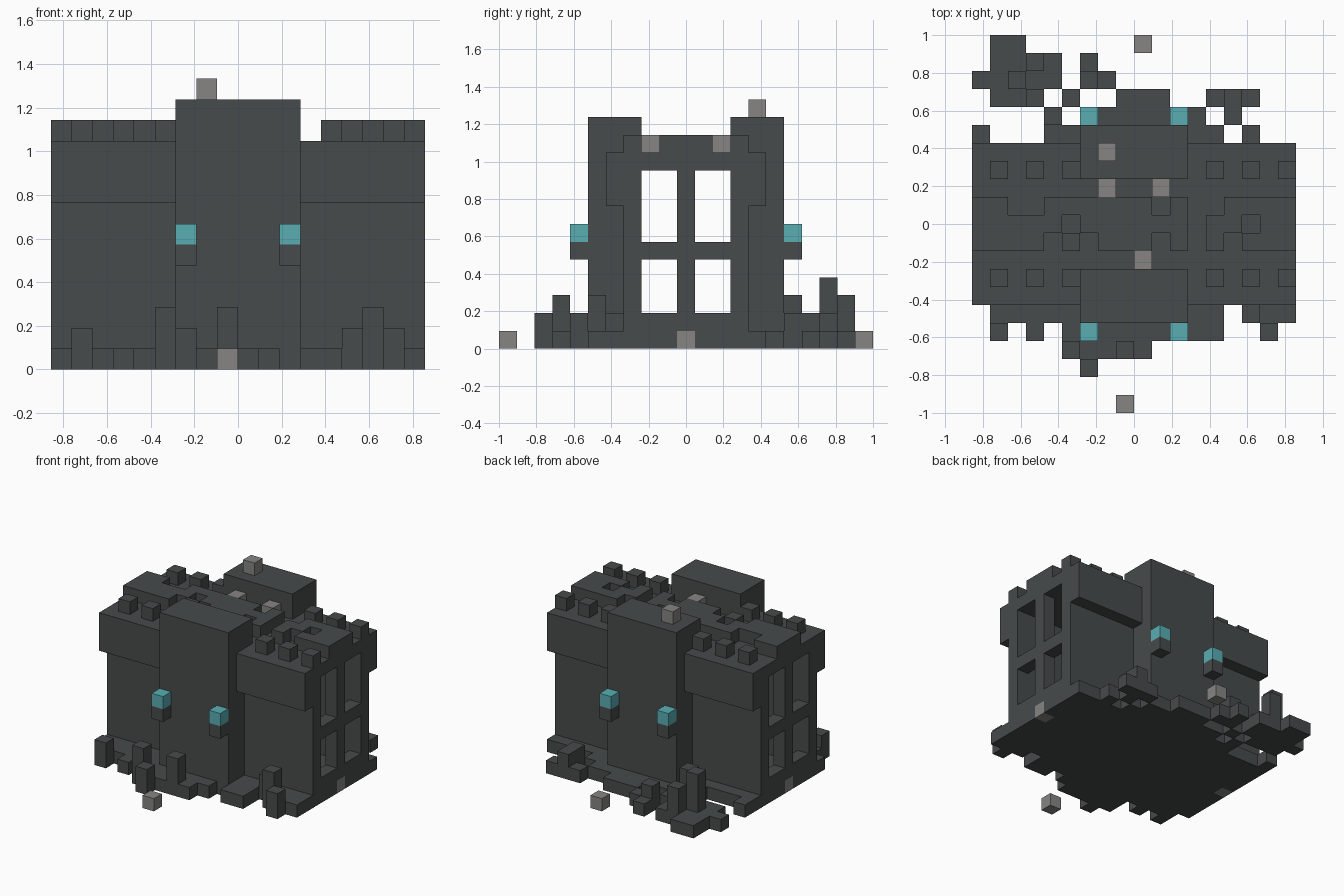
import bpy
import bmesh
from itertools import product
from mathutils import Vector

if "Cube" in bpy.data.objects:
    bpy.data.objects.remove(bpy.data.objects["Cube"])

S = 2 / 21                          # one block
ORIGIN = Vector((9, 10.5, 0))       # grid point at the world origin


def material(name, rgb):
    m = bpy.data.materials.new(name)
    m.use_nodes = True
    m.diffuse_color = (*rgb, 1)
    m.node_tree.nodes["Principled BSDF"].inputs["Base Color"].default_value = (*rgb, 1)
    return m


DARK = material("dark stone", (0.062, 0.070, 0.069))
GREY = material("grey stone", (0.24, 0.235, 0.23))
TEAL = material("teal lamp", (0.10, 0.42, 0.45))


def box(x, y, z):
    """Cells in half-open ranges."""
    return set(product(range(*x), range(*y), range(*z)))


def rows(layout, z=0):
    """Cells from a plan: row number -> heights, one character per column."""
    return {(i, j, z + k) for j, line in layout.items()
            for i, c in enumerate(line) if c != "." for k in range(int(c))}


def build(name, cells, mat):
    """Skin a set of blocks with only its outer faces."""
    bm = bmesh.new()
    verts = {}

    def vert(p):
        key = tuple(round(c) for c in p)
        if key not in verts:
            verts[key] = bm.verts.new((Vector(key) - ORIGIN) * S)
        return verts[key]

    for cell in sorted(cells):
        base = Vector(cell)
        for axis, side in product(range(3), (0, 1)):
            n = list(cell)
            n[axis] += 2 * side - 1
            if tuple(n) in cells:
                continue
            u, v, w = (Vector([float(a == (axis + s) % 3) for a in range(3)]) for s in (1, 2, 3))
            p = base + w * side
            loop = [p, p + u, p + u + v, p + v]
            bm.faces.new([vert(q) for q in (loop if side else loop[::-1])])
    me = bpy.data.meshes.new(name)
    bm.to_mesh(me)
    bm.free()
    me.materials.append(mat)
    ob = bpy.data.objects.new(name, me)
    bpy.context.collection.objects.link(ob)
    return ob


# Hollow hall with four windows in each end wall
hall = box((0, 18), (7, 14), (0, 11)) - box((1, 17), (8, 13), (1, 10))
for y, z in product(((8, 10), (11, 13)), ((2, 5), (6, 10))):
    hall -= box((0, 18), y, z)
end_stones = {(0, 10, 0), (17, 10, 0)}
towers = {"front": box((6, 12), (5, 8), (0, 13)), "back": box((6, 12), (13, 16), (0, 13))}
build("hall", hall - end_stones - towers["front"] - towers["back"], DARK)
build("end_stones", end_stones, GREY)

# Towers, overhanging ledges, battlements and lamps on both long sides
for side, ledge_y, merlon_y, lamp_y in (("front", 6, 7, 4), ("back", 14, 13, 16)):
    build(side + "_tower", towers[side], DARK)
    for wing, x in (("right", (0, 6)), ("left", (12, 18))):
        build(f"{side}_{wing}_ledge", box(x, (ledge_y, ledge_y + 1), (8, 11)), DARK)
        build(f"{side}_{wing}_battlements",
              {(i, merlon_y, 11) for i in range(x[0] + 1, x[1], 2)}, DARK)
    build(side + "_lamp_brackets", {(i, lamp_y, 5) for i in (6, 11)}, DARK)
    build(side + "_lamps", {(i, lamp_y, 6) for i in (6, 11)}, TEAL)

# Broken ridge along the roof
build("roof_ridge", rows({
    11: "11..111111.1..1111",
    10: "11111.111111.11.11",
    9:  "1111.1.111.1.1.111"}, 11), DARK)

# Rubble heaped around the foot
build("front_rubble", rows({
    6: "111111......112111",
    5: ".11111......11.311",
    4: ".2.1.111111.11..2.",
    3: ".....31131........",
    2: "......2..........."}), DARK)
build("back_rubble", rows({
    14: "111111......111111",
    15: "1...11......11.1..",
    16: "....3.1111111.2...",
    17: ".112.1..111..121..",
    18: "11411.21..........",
    19: ".1131.1...........",
    20: ".11..............."}), DARK)

# Loose grey stones
build("ground_stones", {(8, 0, 0), (9, 20, 0)}, GREY)
build("roof_stones", {(7, 12, 11), (10, 12, 11), (9, 8, 11), (7, 14, 13)}, GREY)
